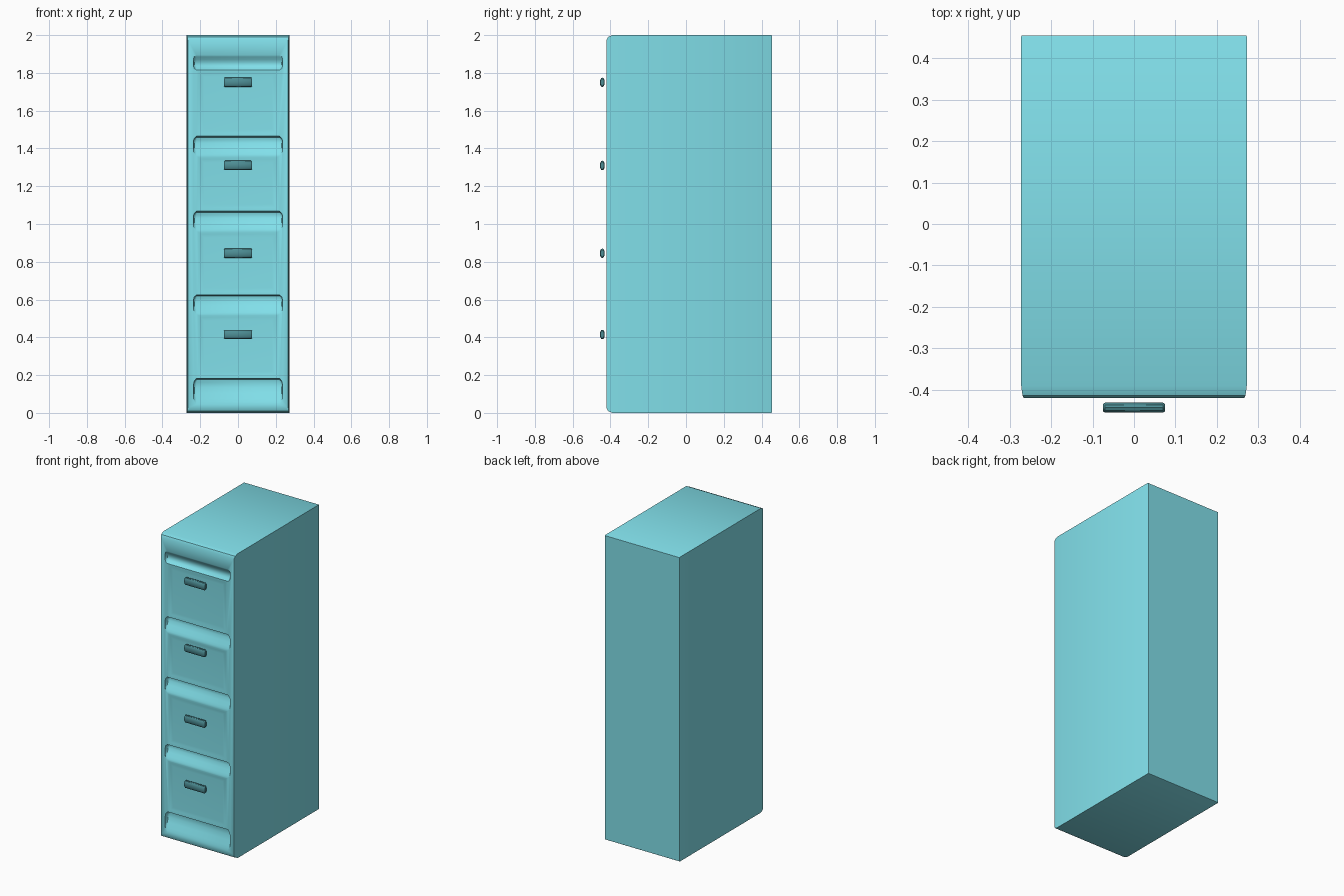
import bpy, bmesh

if "Cube" in bpy.data.objects:
    bpy.data.objects.remove(bpy.data.objects["Cube"])

FRONT, BACK, W, H = -0.42, 0.455, 0.272, 2.0


def material(name, rgb):
    m = bpy.data.materials.new(name)
    m.diffuse_color = (*rgb, 1)
    m.use_nodes = True
    m.node_tree.nodes["Principled BSDF"].inputs["Base Color"].default_value = m.diffuse_color
    return m


TEAL = material("teal_paint", (0.22, 0.74, 0.82))
DARK = material("dark_teal", (0.075, 0.27, 0.30))


def loft(name, rings):
    """Closed solid skinned through rings with equal point counts."""
    bm = bmesh.new()
    vs = [[bm.verts.new(p) for p in r] for r in rings]
    n = len(vs[0])
    for a, b in zip(vs, vs[1:]):
        for i in range(n):
            bm.faces.new((a[i], a[(i + 1) % n], b[(i + 1) % n], b[i]))
    bm.faces.new(vs[0])
    bm.faces.new(vs[-1])
    bmesh.ops.recalc_face_normals(bm, faces=bm.faces)
    me = bpy.data.meshes.new(name)
    bm.to_mesh(me)
    bm.free()
    ob = bpy.data.objects.new(name, me)
    bpy.context.collection.objects.link(ob)
    return ob


def finish(ob, mat, angle):
    ob.data.materials.clear()
    ob.data.materials.append(mat)
    bpy.ops.object.select_all(action='DESELECT')
    ob.select_set(True)
    bpy.context.view_layer.objects.active = ob
    bpy.ops.object.shade_smooth_by_angle(angle=angle)


# Cabinet shell: rectangle lofted front to back with an eased front edge
def rect(y, dx, dz):
    x, z0, z1 = W - dx, dz, H - dz
    return [(-x, y, z0), (x, y, z0), (x, y, z1), (-x, y, z1)]


body = loft("cabinet_body", [rect(FRONT, 0.006, 0.025), rect(-0.413, 0.003, 0.01),
                             rect(-0.39, 0, 0), rect(BACK - 0.003, 0, 0),
                             rect(BACK, 0.002, 0.002)])


# Finger groove cutter: (depth, z) profile swept along x with rounded ends
def groove(profile):
    zs = [p[1] for p in profile]
    zc = (max(zs) + min(zs)) / 2
    pts = [(-0.05, zs[0])] + profile + [(-0.05, zs[-1])]
    rings = []
    for x, kz, kd in ((-0.235, 0.55, 0.5), (-0.231, 0.8, 0.8), (-0.22, 1, 1),
                      (0.22, 1, 1), (0.231, 0.8, 0.8), (0.235, 0.55, 0.5)):
        rings.append([(x, FRONT + (d * kd if d > 0 else d), zc + (z - zc) * kz)
                      for d, z in pts])
    return loft("groove_cutter", rings)


# Shallow drawer panel recess cutter
def panel(z0, z1):
    rings = []
    for y, m in ((FRONT - 0.05, 0), (FRONT, 0), (FRONT + 0.003, 0.012), (FRONT + 0.004, 0.03)):
        x = 0.21 - m
        rings.append([(-x, y, z0 + m), (x, y, z0 + m), (x, y, z1 - m), (-x, y, z1 - m)])
    return loft("panel_cutter", rings)


cutters = [groove([(0, 1.895), (0.006, 1.885), (0.016, 1.87), (0.022, 1.855),
                   (0.022, 1.842), (0.017, 1.83), (0, 1.815)])]
for top, bottom in ((1.465, 1.36), (1.068, 0.963), (0.625, 0.522), (0.183, 0.045)):
    h = top - bottom
    cutters.append(groove([(0, top), (0.03, top - 0.006), (0.034, top - 0.02),
                           (0.031, top - 0.35 * h), (0.021, top - 0.57 * h),
                           (0.009, top - 0.78 * h), (0.003, top - 0.91 * h), (0, bottom)]))
for z0, z1 in ((1.472, 1.81), (1.075, 1.355), (0.632, 0.958), (0.19, 0.518)):
    cutters.append(panel(z0, z1))

for c in cutters:
    m = body.modifiers.new("cut", 'BOOLEAN')
    m.operation, m.solver, m.object = 'DIFFERENCE', 'EXACT', c
dg = bpy.context.evaluated_depsgraph_get()
mesh = bpy.data.meshes.new_from_object(body.evaluated_get(dg))
body.modifiers.clear()
body.data = mesh
for c in cutters:
    bpy.data.objects.remove(c)
finish(body, TEAL, 0.6)


# Drawer pulls: oval bars with tapered ends
OVAL = [(-1, 0.45), (-0.55, 0.9), (0, 1), (0.55, 0.9), (1, 0.45),
        (1, -0.45), (0.55, -0.9), (0, -1), (-0.55, -0.9), (-1, -0.45)]
for i, z in enumerate((0.415, 0.845, 1.31, 1.75)):
    bar = loft(f"drawer_handle_{i + 1}",
               [[(x, -0.443 + a * 0.012 * k, z + b * 0.025 * k) for a, b in OVAL]
                for x, k in ((-0.075, 0.75), (-0.07, 1), (0.07, 1), (0.075, 0.75))])
    finish(bar, DARK, 0.7)
